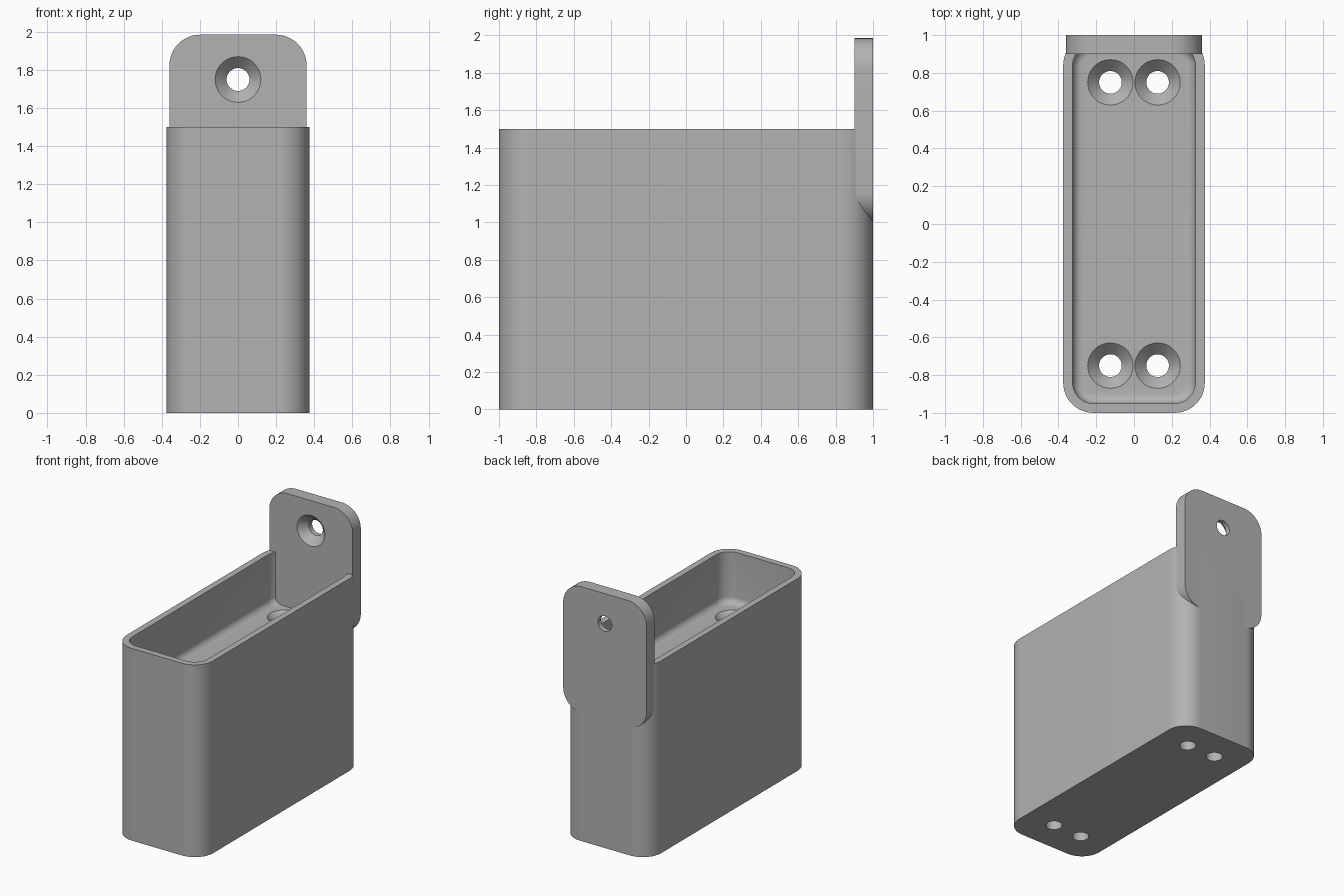
import bpy
import bmesh
from math import cos, sin, pi
from mathutils import Matrix, Vector

if "Cube" in bpy.data.objects:
    bpy.data.objects.remove(bpy.data.objects["Cube"], do_unlink=True)

HALF_W, HALF_L, HEIGHT = 0.375, 1.0, 1.5
CORNER, WALL, FLOOR, FILLET = 0.16, 0.05, 1.1, 0.05
TAB_W, TAB_THICK, TAB_LOW, TAB_HIGH = 0.36, 0.1, 1.0, 1.985
HOLE, SINK = 0.06, 0.12

grey = bpy.data.materials.new("plain grey")
grey.use_nodes = True
colour = (0.45, 0.45, 0.45, 1)
grey.diffuse_color = colour
grey.node_tree.nodes["Principled BSDF"].inputs["Base Color"].default_value = colour


def rounded_rect(half_a, half_b, radius, steps=12):
    """Counter-clockwise outline of a rounded rectangle."""
    points = []
    for quarter, (sa, sb) in enumerate([(1, 1), (-1, 1), (-1, -1), (1, -1)]):
        for i in range(steps + 1):
            t = (quarter + i / steps) * pi / 2
            points.append((sa * (half_a - radius) + radius * cos(t),
                           sb * (half_b - radius) + radius * sin(t)))
    return points


def circle(radius, steps=48):
    return [(radius * cos(2 * pi * i / steps), radius * sin(2 * pi * i / steps))
            for i in range(steps)]


def loft(name, sections, matrix=Matrix()):
    """Skin a stack of (outline, height) sections and cap both ends."""
    bm = bmesh.new()
    loops = [[bm.verts.new(matrix @ Vector((a, b, h))) for a, b in outline]
             for outline, h in sections]
    n = len(loops[0])
    for low, high in zip(loops, loops[1:]):
        for i in range(n):
            j = (i + 1) % n
            bm.faces.new((low[i], low[j], high[j], high[i]))
    bm.faces.new(loops[0][::-1])
    bm.faces.new(loops[-1])
    bmesh.ops.recalc_face_normals(bm, faces=bm.faces)
    mesh = bpy.data.meshes.new(name)
    bm.to_mesh(mesh)
    bm.free()
    mesh.materials.append(grey)
    obj = bpy.data.objects.new(name, mesh)
    bpy.context.collection.objects.link(obj)
    return obj


def select(obj):
    bpy.ops.object.select_all(action='DESELECT')
    obj.select_set(True)
    bpy.context.view_layer.objects.active = obj


def drill(obj, surface, depth, matrix):
    """Cut a countersunk through hole whose wide end lies at the surface."""
    over = 0.01
    cutter = loft("hole_cutter", [(circle(HOLE), surface - depth - over),
                                  (circle(HOLE), surface - (SINK - HOLE)),
                                  (circle(SINK), surface),
                                  (circle(SINK), surface + over)], matrix)
    cutter.hide_render = True
    mod = obj.modifiers.new("hole", 'BOOLEAN')
    mod.operation, mod.solver, mod.object = 'DIFFERENCE', 'EXACT', cutter
    select(obj)
    bpy.ops.object.modifier_apply(modifier=mod.name)
    bpy.data.objects.remove(cutter, do_unlink=True)


# Box: outer wall, rim, inner wall, then a fillet down to the raised floor
def inset(d):
    return rounded_rect(HALF_W - d, HALF_L - d, CORNER - d)


sections = [(inset(0), 0), (inset(0), HEIGHT), (inset(WALL), HEIGHT)]
for k in range(7):
    t = k / 6 * pi / 2
    sections.append((inset(WALL + FILLET * (1 - cos(t))),
                     FLOOR + FILLET * (1 - sin(t))))
box = loft("box", sections)

# Four countersunk holes through the floor
for x in (-0.125, 0.125):
    for y in (-0.75, 0.75):
        drill(box, FLOOR, FLOOR, Matrix.Translation((x, y, 0)))

# Mounting tab on the back, standing above the rim
outline = rounded_rect(TAB_W, (TAB_HIGH - TAB_LOW) / 2, CORNER)
upright = Matrix.Rotation(pi / 2, 4, 'X')
middle = (TAB_HIGH + TAB_LOW) / 2
tab = loft("mounting_tab", [(outline, 0), (outline, TAB_THICK)],
           Matrix.Translation((0, HALF_L, middle)) @ upright)
drill(tab, TAB_THICK, TAB_THICK, Matrix.Translation((0, HALF_L, 1.75)) @ upright)

for obj in (box, tab):
    select(obj)
    bpy.ops.object.shade_smooth_by_angle(angle=pi / 6)
